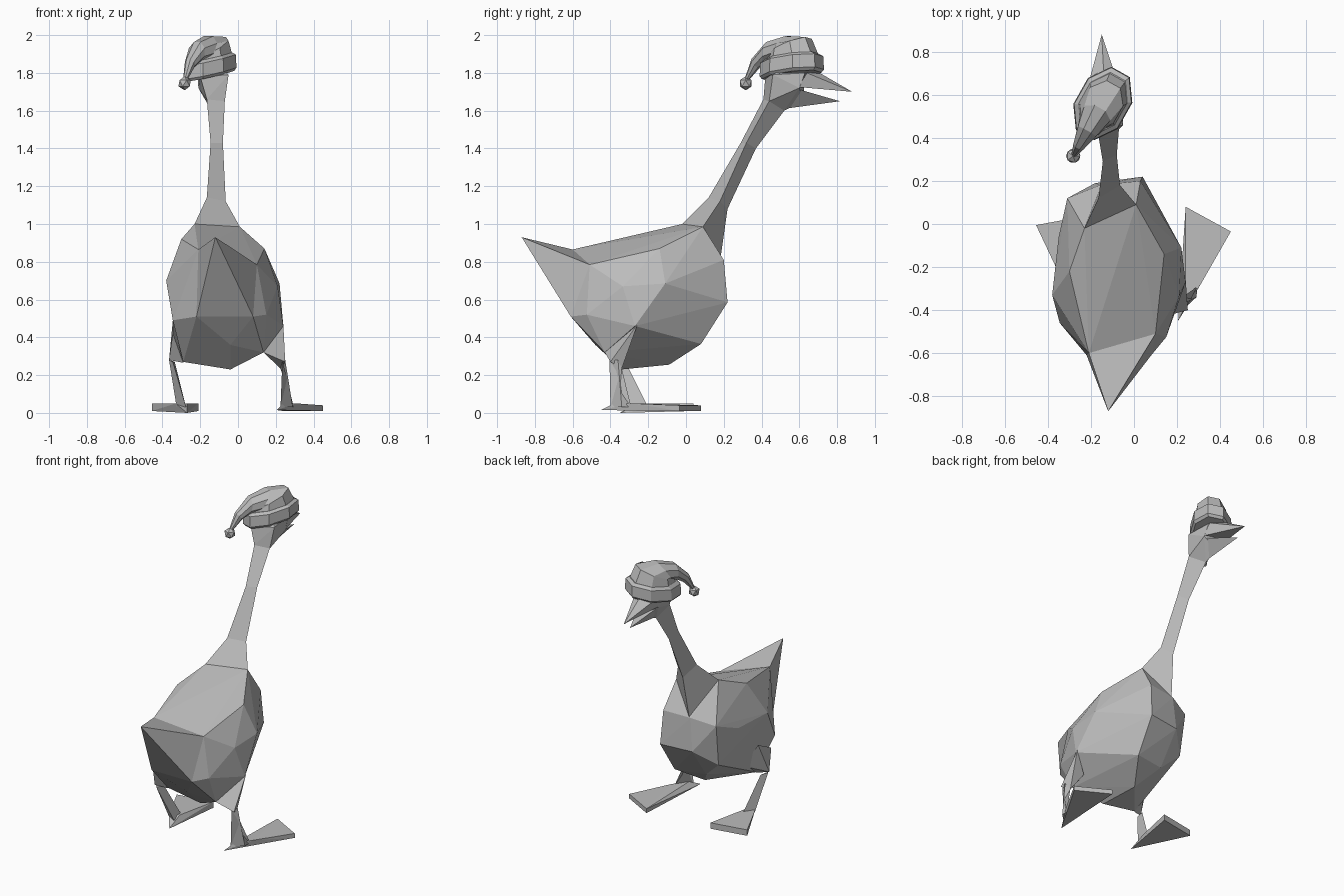
import bpy, bmesh, math
from mathutils import Vector

grey = bpy.data.materials.new("plain_grey")
grey.diffuse_color = (0.5, 0.5, 0.5, 1)


def finish(name, bm):
    bmesh.ops.recalc_face_normals(bm, faces=bm.faces)
    mesh = bpy.data.meshes.new(name)
    bm.to_mesh(mesh)
    bm.free()
    mesh.materials.append(grey)
    obj = bpy.data.objects.new(name, mesh)
    bpy.context.collection.objects.link(obj)
    return obj


def hull(name, pts):
    """Faceted convex solid around a few corner points."""
    bm = bmesh.new()
    for p in pts:
        bm.verts.new(p)
    out = bmesh.ops.convex_hull(bm, input=bm.verts)
    loose = [v for v in bm.verts if not v.link_faces]
    bmesh.ops.delete(bm, geom=loose, context='VERTS')
    return finish(name, bm)


def loft(name, rings):
    """Skin between rings of equal length, closed at both ends."""
    bm = bmesh.new()
    rows = [[bm.verts.new(p) for p in r] for r in rings]
    n = len(rows[0])
    for a, b in zip(rows, rows[1:]):
        for i in range(n):
            j = (i + 1) % n
            bm.faces.new((a[i], a[j], b[j], b[i]))
    bm.faces.new(rows[0])
    bm.faces.new(rows[-1])
    return finish(name, bm)


# Tail base corners are shared by body and tail
tail_base = [(-0.21, -0.60, 0.865), (0.10, -0.51, 0.785),
             (0.08, -0.61, 0.51), (-0.22, -0.61, 0.51)]

# Body
hull("body", tail_base + [
    (0.15, -0.525, 0.52), (-0.04, -0.48, 0.36), (-0.04, -0.34, 0.23),
    (0.135, -0.43, 0.32), (-0.29, -0.34, 0.27), (-0.345, -0.46, 0.49),
    (-0.38, -0.33, 0.70), (-0.30, -0.22, 0.92), (-0.35, -0.06, 0.69),
    (-0.31, 0.12, 0.76), (-0.30, 0.08, 0.48), (-0.18, 0.19, 0.58),
    (0.04, 0.22, 0.585), (0.03, 0.20, 0.81), (-0.16, 0.18, 0.80),
    (0.14, -0.14, 0.87), (0.22, -0.11, 0.685), (0.21, -0.335, 0.67),
    (0.24, -0.27, 0.46), (0.03, 0.08, 0.365), (-0.18, 0.04, 0.37),
    (-0.08, -0.09, 0.255), (-0.23, -0.02, 1.0), (0.01, 0.09, 0.985)])

# Tail
hull("tail", tail_base + [(-0.12, -0.87, 0.93)])

# Neck: three-sided, bending forward
neck_top = [(-0.165, 0.41, 1.66), (-0.07, 0.44, 1.65), (-0.14, 0.52, 1.60)]
loft("neck", [
    [(-0.23, -0.02, 1.0), (0.01, 0.09, 0.985), (-0.15, 0.18, 0.80)],
    [(-0.165, 0.12, 1.14), (-0.065, 0.18, 1.12), (-0.13, 0.22, 1.08)],
    [(-0.145, 0.29, 1.43), (-0.08, 0.32, 1.43), (-0.13, 0.37, 1.40)],
    neck_top])

# Head and the two halves of the beak
hull("head", neck_top + [
    (-0.20, 0.42, 1.78), (-0.05, 0.46, 1.79), (-0.21, 0.60, 1.72),
    (-0.06, 0.60, 1.72), (-0.14, 0.62, 1.65), (-0.21, 0.63, 1.79),
    (-0.07, 0.63, 1.80), (-0.14, 0.58, 1.87)])
hull("upper_beak", [(-0.21, 0.595, 1.725), (-0.06, 0.595, 1.725),
                    (-0.215, 0.64, 1.79), (-0.07, 0.64, 1.80),
                    (-0.14, 0.69, 1.81), (-0.15, 0.88, 1.70)])
hull("lower_beak", [(-0.20, 0.59, 1.715), (-0.07, 0.59, 1.715),
                    (-0.14, 0.52, 1.61), (-0.14, 0.64, 1.645),
                    (-0.15, 0.815, 1.65)])

# Hat: rings follow a droop towards the back
C = Vector((-0.145, 0.56, 0))
D = Vector((-0.49, -0.87, 0)).normalized()
S = Vector((0.87, -0.49, 0)).normalized()
Z = Vector((0, 0, 1))


def hat_ring(t, z, pitch, ra, ru, lean=0.0, n=8):
    p = math.radians(pitch)
    u = D * math.cos(p) - Z * math.sin(p)
    ring = []
    for i in range(n):
        a = 2 * math.pi * (i + 0.5) / n
        v = C + D * t + Z * z + S * ra * math.cos(a) + u * ru * math.sin(a)
        v.z += lean * (0.2 * (v.x - C.x) + 0.06 * (v.y - C.y))
        ring.append(v)
    return ring


loft("hat_crown", [
    hat_ring(0.00, 1.86, 0, 0.11, 0.16, 1), hat_ring(0.01, 1.94, 15, 0.095, 0.125, 1),
    hat_ring(0.07, 1.93, 55, 0.075, 0.085), hat_ring(0.15, 1.91, 85, 0.052, 0.058),
    hat_ring(0.22, 1.85, 130, 0.030, 0.032), hat_ring(0.27, 1.77, 160, 0.013, 0.013)])
loft("hat_band", [
    hat_ring(0, 1.785, 0, 0.115, 0.170, 1), hat_ring(0, 1.80, 0, 0.128, 0.182, 1),
    hat_ring(0, 1.87, 0, 0.124, 0.178, 1), hat_ring(0, 1.885, 0, 0.105, 0.155, 1)])
bm = bmesh.new()
bmesh.ops.create_icosphere(bm, subdivisions=1, radius=0.037)
bmesh.ops.translate(bm, verts=bm.verts, vec=C + D * 0.28 + Z * 1.745)
finish("hat_bobble", bm)

# Right leg
hull("right_thigh", [(0.24, -0.256, 0.47), (0.135, -0.43, 0.32), (0.15, -0.30, 0.35),
                     (0.225, -0.34, 0.235), (0.25, -0.40, 0.27)])
loft("right_shin", [
    [(0.225, -0.34, 0.235), (0.25, -0.36, 0.28), (0.235, -0.405, 0.28)],
    [(0.295, -0.29, 0.03), (0.29, -0.34, 0.03), (0.225, -0.40, 0.03)]])
hull("right_foot", [(0.205, -0.45, 0.015), (0.24, -0.38, 0.05), (0.31, -0.28, 0.05),
                    (0.24, 0.08, 0.01), (0.24, 0.08, 0.04),
                    (0.45, -0.035, 0.01), (0.45, -0.035, 0.04)])

# Left leg
hull("left_thigh", [(-0.345, -0.28, 0.49), (-0.365, -0.37, 0.28), (-0.29, -0.34, 0.265),
                    (-0.27, -0.22, 0.35), (-0.345, -0.42, 0.42)])
loft("left_shin", [
    [(-0.365, -0.36, 0.28), (-0.335, -0.32, 0.27), (-0.345, -0.38, 0.27)],
    [(-0.325, -0.27, 0.03), (-0.28, -0.20, 0.03), (-0.275, -0.29, 0.03)]])
hull("left_foot", [(-0.27, -0.35, 0.0), (-0.33, -0.27, 0.05), (-0.27, -0.24, 0.05),
                   (-0.455, -0.005, 0.01), (-0.455, -0.005, 0.05),
                   (-0.21, 0.04, 0.01), (-0.21, 0.04, 0.05)])
